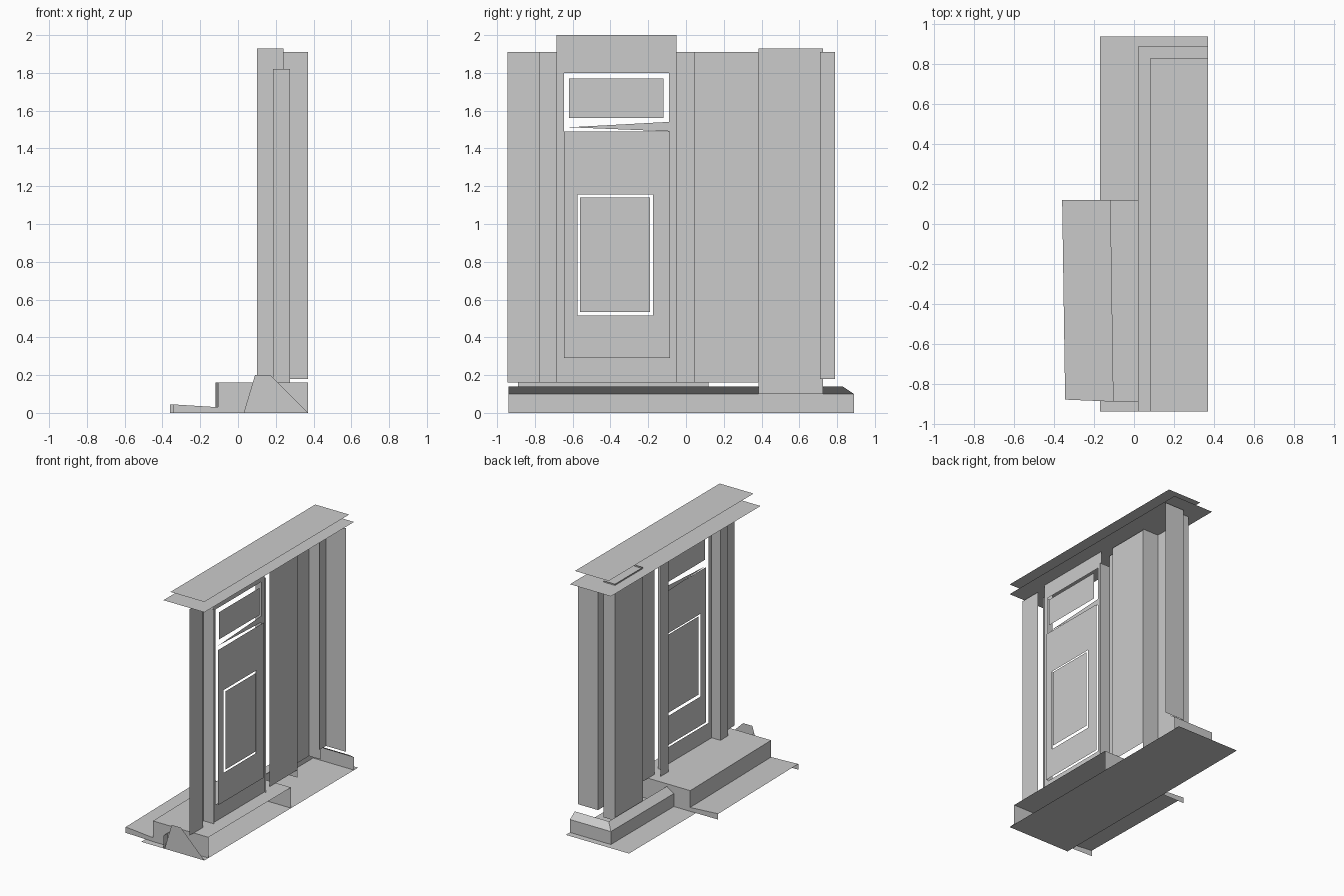
import bpy

if "Cube" in bpy.data.objects:
    bpy.data.objects.remove(bpy.data.objects["Cube"])


def mesh(name, verts, faces):
    me = bpy.data.meshes.new(name)
    me.from_pydata(verts, [], faces)
    ob = bpy.data.objects.new(name, me)
    bpy.context.collection.objects.link(ob)
    return ob


def slab(name, z, x0, x1, y0, y1):
    """Horizontal sheet facing up."""
    return mesh(name, [(x0, y0, z), (x1, y0, z), (x1, y1, z), (x0, y1, z)], [(0, 1, 2, 3)])


def panel(name, x, y0, y1, z0, z1):
    """Upright sheet facing the street (-x)."""
    return mesh(name, [(x, y0, z0), (x, y0, z1), (x, y1, z1), (x, y1, z0)], [(0, 1, 2, 3)])


def frame(name, x, outer, inner):
    """Upright sheet with a rectangular opening; rectangles are (y0, y1, z0, z1)."""
    verts = []
    for y0, y1, z0, z1 in (outer, inner):
        verts += [(x, y0, z0), (x, y0, z1), (x, y1, z1), (x, y1, z0)]
    return mesh(name, verts, [(i, (i + 1) % 4, (i + 1) % 4 + 4, i + 4) for i in range(4)])


def upright(name, plan, z0, z1):
    """Open strip of vertical faces following a plan outline."""
    verts = [(x, y, z) for x, y in plan for z in (z0, z1)]
    return mesh(name, verts, [(2 * i, 2 * i + 1, 2 * i + 3, 2 * i + 2) for i in range(len(plan) - 1)])


# ground and cornice sheets
slab("ground_sheet", 0.0, -0.17, 0.37, -0.94, 0.94)
slab("cornice_lower", 1.92, 0.02, 0.37, -0.94, 0.89)
slab("cornice_upper", 2.0, 0.08, 0.37, -0.94, 0.83)

# plinth: upright foot and chamfer wrapping the far corner
rings = []
for x, y, z in ((0.02, 0.89, 0.0), (0.02, 0.89, 0.10), (0.08, 0.83, 0.14)):
    rings += [(x, -0.94, z), (x, y, z), (0.37, y, z)]
mesh("plinth", rings, [(b + i + 1, b + i, b + i + 3, b + i + 4) for b in (0, 3) for i in (0, 1)])
mesh("plinth_end", [(0.03, -0.94, 0), (0.37, -0.94, 0), (0.17, -0.94, 0.2), (0.09, -0.94, 0.2)],
     [(0, 1, 2, 3)])

# entrance landing, open at the back
landing = [(0.37, -0.89), (-0.105, -0.89), (-0.12, 0.12), (0.37, 0.12)]
upright("landing_sides", landing, 0.0, 0.16)
mesh("landing_top", [(x, y, 0.16) for x, y in landing], [(0, 3, 2, 1)])

# low sloping step with end caps
step = [(-0.345, -0.88, 0.045), (-0.105, -0.89, 0.03), (-0.12, 0.12, 0.03), (-0.36, 0.12, 0.045)]
mesh("step", step + [(x, y, 0) for x, y, z in step],
     [(0, 1, 2, 3), (0, 4, 5, 1), (2, 6, 7, 3)])

# wall bays
panel("near_wall", 0.245, -0.945, -0.775, 0.16, 1.91)
panel("middle_wall", 0.24, 0.045, 0.385, 0.16, 1.91)
upright("corner_wall", [(0.20, 0.71), (0.20, 0.79), (0.37, 0.79)], 0.18, 1.91)
upright("pilaster", [(0.24, 0.385), (0.10, 0.385), (0.10, 0.725), (0.20, 0.725)], 0.10, 1.93)

# door jambs: street face and inner reveal
for side, outer_y, inner_y in (("near", -0.775, -0.685), ("far", 0.045, -0.05)):
    panel("jamb_face_" + side, 0.185, min(outer_y, inner_y), max(outer_y, inner_y), 0.16, 1.91)
    upright("jamb_reveal_" + side, [(0.185, inner_y), (0.275, inner_y)], 0.16, 1.82)

# door frame, door leaf and inset panels
frame("door_frame", 0.26, (-0.685, -0.05, 0.16, 2.0), (-0.645, -0.09, 0.29, 1.80))
frame("door_leaf", 0.28, (-0.645, -0.085, 0.29, 1.49), (-0.575, -0.175, 0.515, 1.155))
panel("door_inset", 0.285, -0.56, -0.19, 0.535, 1.14)
panel("transom_panel", 0.27, -0.62, -0.12, 1.56, 1.77)
mesh("transom_bar", [(0.265, -0.62, 1.512), (0.265, -0.10, 1.54), (0.265, -0.07, 1.54),
                     (0.265, -0.07, 1.49)], [(0, 1, 2, 3)])
